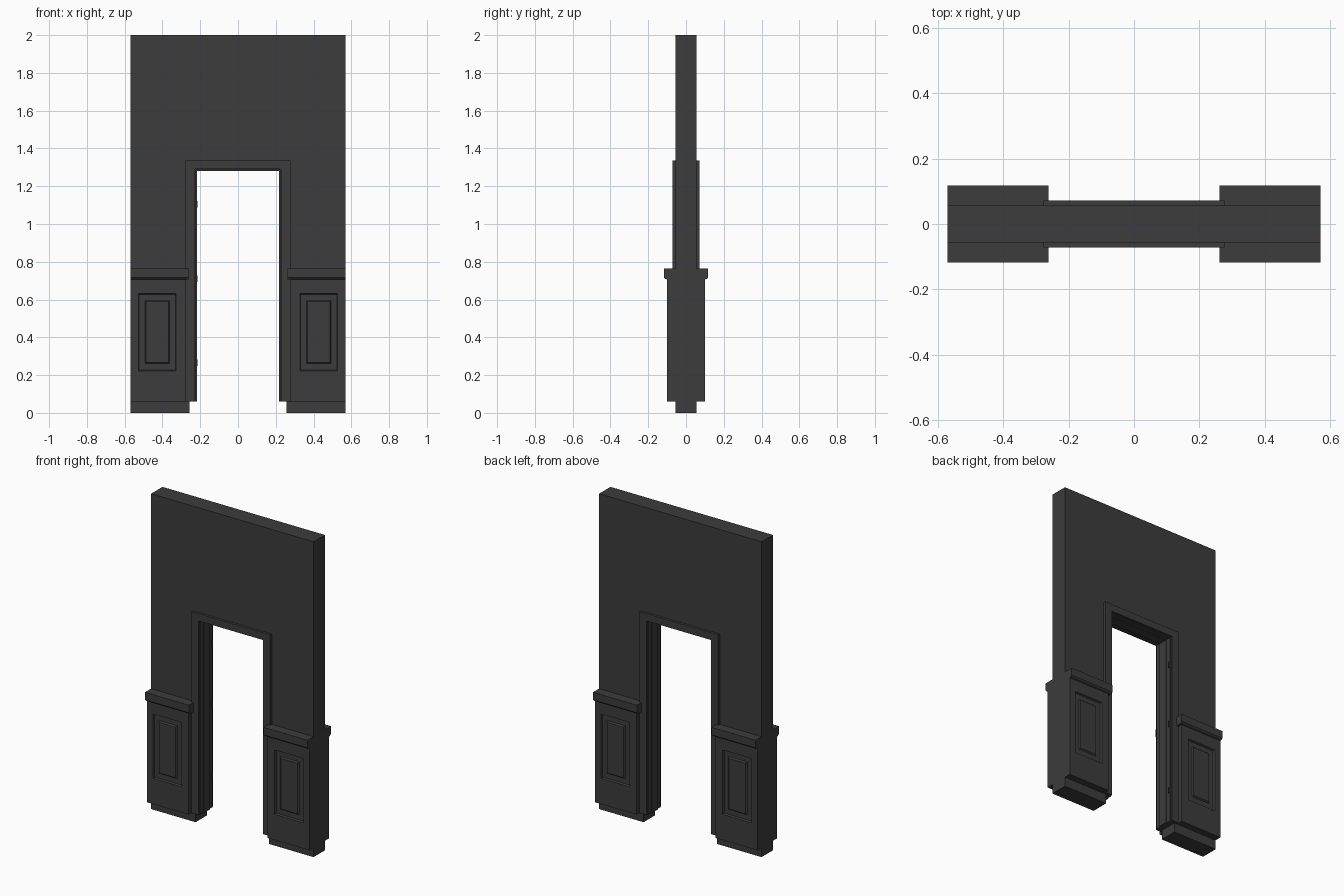
import bpy, bmesh

if "Cube" in bpy.data.objects:
    bpy.data.objects.remove(bpy.data.objects["Cube"])

mat = bpy.data.materials.new("dark_paint")
mat.diffuse_color = (0.045, 0.045, 0.045, 1)
mat.use_nodes = True
mat.node_tree.nodes["Principled BSDF"].inputs["Base Color"].default_value = mat.diffuse_color


def make(name, bm, fix=True):
    if fix:
        bmesh.ops.recalc_face_normals(bm, faces=bm.faces)
    me = bpy.data.meshes.new(name)
    bm.to_mesh(me)
    bm.free()
    me.materials.append(mat)
    ob = bpy.data.objects.new(name, me)
    bpy.context.collection.objects.link(ob)
    return ob


def mirror(ob):
    m = ob.modifiers.new("mirror", 'MIRROR')
    m.use_axis = (True, True, False)
    m.use_mirror_merge = False


def extrude(name, pts, vec):
    """Solid from a 3D outline pushed along vec."""
    bm = bmesh.new()
    f = bm.faces.new([bm.verts.new(p) for p in pts])
    r = bmesh.ops.extrude_face_region(bm, geom=[f], use_keep_orig=True)
    vs = [v for v in r["geom"] if isinstance(v, bmesh.types.BMVert)]
    bmesh.ops.translate(bm, verts=vs, vec=vec)
    return make(name, bm)


def arch(name, x_in, x_out, z0, z_in, z_out, y):
    """Upside-down U around the doorway, y deep each way."""
    pts = [(-x_out, z0), (-x_in, z0), (-x_in, z_in), (x_in, z_in),
           (x_in, z0), (x_out, z0), (x_out, z_out), (-x_out, z_out)]
    return extrude(name, [(a, -y, b) for a, b in pts], (0, 2 * y, 0))


# Wall and stepped door frame
arch("wall", 0.258, 0.57, 0, 1.32, 2.0, 0.0566)
arch("door_casing", 0.227, 0.277, 0.06, 1.291, 1.337, 0.0725)
arch("door_lining", 0.222, 0.265, 0.06, 1.286, 1.325, 0.062)
arch("door_stop", 0.217, 0.265, 0.06, 1.281, 1.325, 0.03)

# Wainscot: nested rectangles form the recess and raised centre panel
rings = [(0.277, 0.57, 0.06, 0.715, 0.0566),
         (0.277, 0.57, 0.06, 0.715, 0.1),
         (0.327, 0.528, 0.223, 0.631, 0.1),
         (0.332, 0.523, 0.228, 0.626, 0.09),
         (0.362, 0.493, 0.261, 0.596, 0.09),
         (0.369, 0.486, 0.268, 0.589, 0.098)]
bm = bmesh.new()
loops = [[bm.verts.new(p) for p in ((a, -y, c), (b, -y, c), (b, -y, d), (a, -y, d))]
         for a, b, c, d, y in rings]
for lo, hi in zip(loops, loops[1:]):
    for i in range(4):
        j = (i + 1) % 4
        bm.faces.new((lo[i], lo[j], hi[j], hi[i]))
bm.faces.new(loops[-1])
mirror(make("wainscot_panel", bm, fix=False))

# Dado rail cap with a small chamfer underneath
cap = [(-0.05, 0.706), (-0.1, 0.706), (-0.112, 0.71), (-0.1175, 0.716),
       (-0.1175, 0.764), (-0.05, 0.764)]
mirror(extrude("dado_rail", [(0.262, y, z) for y, z in cap], (0.308, 0, 0)))

# Three hinge knuckles on the left jamb
for i, z in enumerate((0.265, 0.71, 1.105)):
    bpy.ops.mesh.primitive_cylinder_add(vertices=12, radius=0.005, depth=0.034,
                                        location=(-0.219, 0.055, z))
    h = bpy.context.object
    h.name = f"hinge_{i + 1}"
    h.data.materials.append(mat)
    bpy.ops.object.shade_smooth_by_angle()
